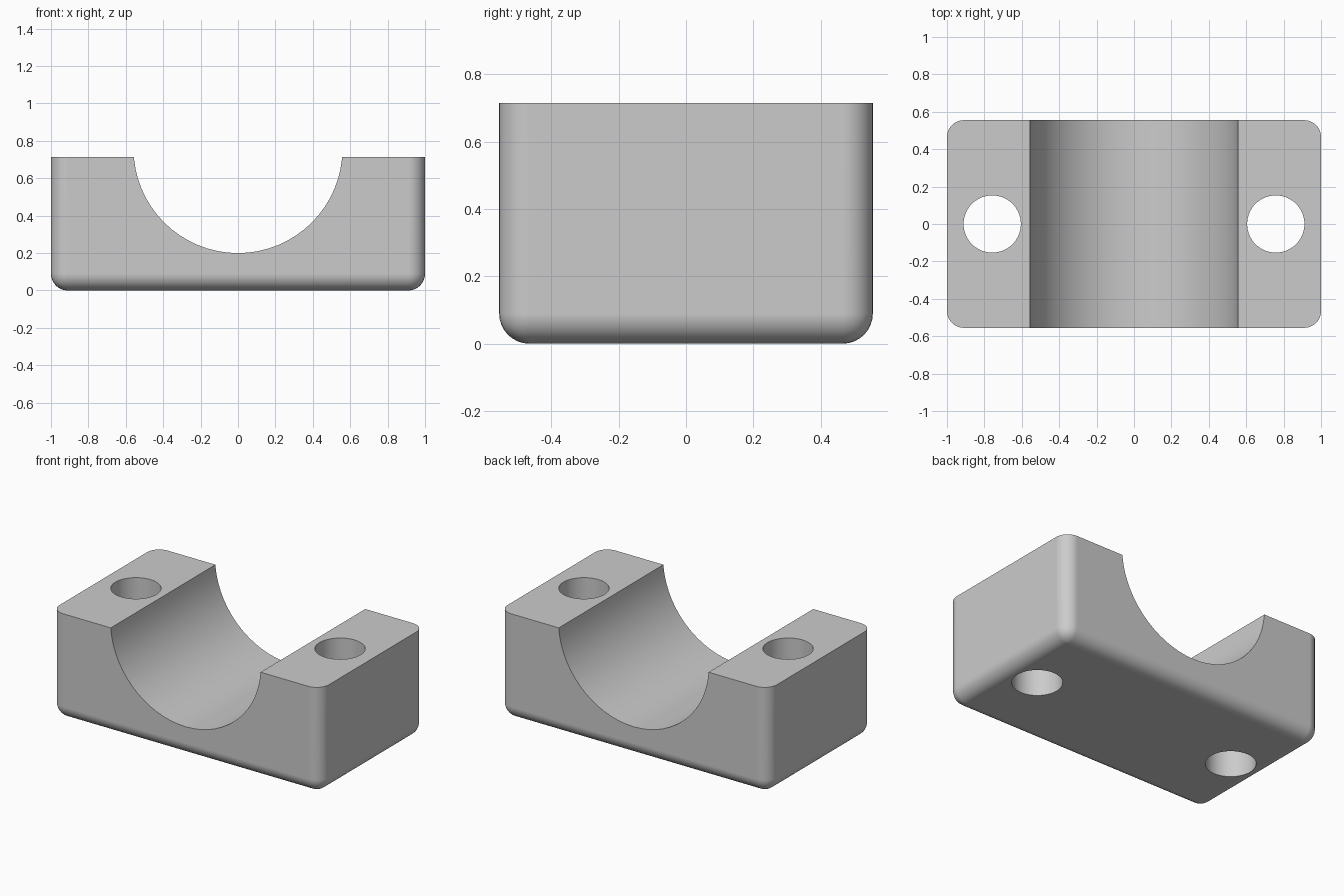
import bpy
import bmesh
import math

old = bpy.data.objects.get("Cube")
if old:
    bpy.data.objects.remove(old, do_unlink=True)

HALF_X, HALF_Y, HEIGHT = 1.0, 0.555, 0.715
FILLET = 0.09
GROOVE_R, GROOVE_FLOOR = 0.5585, 0.2
HOLE_R, HOLE_X = 0.153, 0.758

grey = bpy.data.materials.new("plain grey")
grey.use_nodes = True
colour = (0.6, 0.6, 0.6, 1)
grey.diffuse_color = colour
grey.node_tree.nodes["Principled BSDF"].inputs["Base Color"].default_value = colour


def activate(obj):
    bpy.ops.object.select_all(action="DESELECT")
    obj.select_set(True)
    bpy.context.view_layer.objects.active = obj


def cut_cylinder(target, radius, depth, location, rotation=(0, 0, 0)):
    """Subtract a cylinder from the target and discard the cutter."""
    bpy.ops.mesh.primitive_cylinder_add(vertices=64, radius=radius, depth=depth,
                                        location=location, rotation=rotation)
    cutter = bpy.context.object
    cutter.hide_render = True
    cutter.data.materials.append(grey)
    mod = target.modifiers.new("cut", "BOOLEAN")
    mod.operation = "DIFFERENCE"
    mod.solver = "EXACT"
    mod.object = cutter
    activate(target)
    bpy.ops.object.modifier_apply(modifier=mod.name)
    bpy.data.objects.remove(cutter, do_unlink=True)


# Block: rounded on the upright and bottom edges, crisp around the top
bm = bmesh.new()
bmesh.ops.create_cube(bm, size=1)
for v in bm.verts:
    v.co.x *= 2 * HALF_X
    v.co.y *= 2 * HALF_Y
    v.co.z = (v.co.z + 0.5) * HEIGHT
rounded = [e for e in bm.edges if min(v.co.z for v in e.verts) < 0.01]
bmesh.ops.bevel(bm, geom=rounded, offset=FILLET, segments=8, profile=0.5,
                affect="EDGES", clamp_overlap=True)
mesh = bpy.data.meshes.new("saddle_block")
bm.to_mesh(mesh)
bm.free()
block = bpy.data.objects.new("saddle_block", mesh)
bpy.context.collection.objects.link(block)
mesh.materials.append(grey)

# Half-round cradle running front to back
cut_cylinder(block, GROOVE_R, 4 * HALF_Y, (0, 0, GROOVE_FLOOR + GROOVE_R),
             (math.pi / 2, 0, 0))

# Bolt holes through both shoulders
for side in (-1, 1):
    cut_cylinder(block, HOLE_R, 4 * HEIGHT, (side * HOLE_X, 0, HEIGHT / 2))

# Smooth curved faces, keep flat faces flat
activate(block)
bpy.ops.object.shade_smooth_by_angle(angle=math.radians(30))
weighted = block.modifiers.new("flat_faces", "WEIGHTED_NORMAL")
weighted.keep_sharp = True
